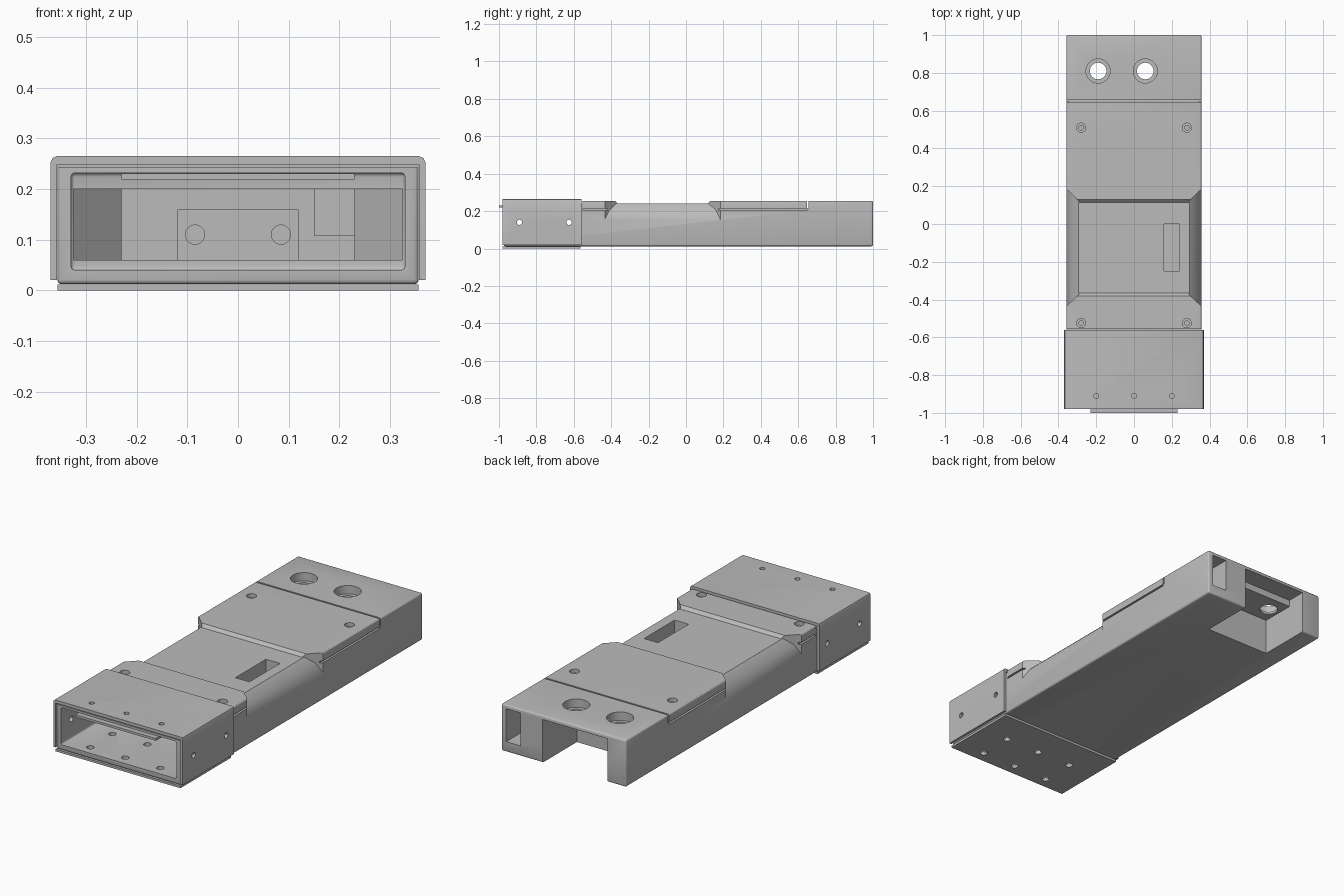
import bpy, bmesh, math
from mathutils import Vector

if "Cube" in bpy.data.objects:
    bpy.data.objects.remove(bpy.data.objects["Cube"], do_unlink=True)

grey = bpy.data.materials.new("light grey")
grey.use_nodes = True
grey.diffuse_color = (0.5, 0.5, 0.5, 1)
grey.node_tree.nodes["Principled BSDF"].inputs["Base Color"].default_value = (0.5, 0.5, 0.5, 1)


def finish(name, bm):
    bmesh.ops.recalc_face_normals(bm, faces=bm.faces)
    mesh = bpy.data.meshes.new(name)
    bm.to_mesh(mesh)
    bm.free()
    mesh.materials.append(grey)
    ob = bpy.data.objects.new(name, mesh)
    bpy.context.scene.collection.objects.link(ob)
    return ob


def box(name, x, y, z, bevel=0):
    """Box from three (min, max) ranges."""
    bm = bmesh.new()
    bmesh.ops.create_cube(bm, size=1)
    for v in bm.verts:
        v.co = [r[0] + (c + 0.5) * (r[1] - r[0]) for r, c in zip((x, y, z), v.co)]
    if bevel:
        bmesh.ops.bevel(bm, geom=bm.edges[:], offset=bevel, segments=3, profile=0.5, affect='EDGES')
    return finish(name, bm)


def prism(name, points, axis, lo, hi):
    """Extrude a 2D profile along one axis."""
    bm = bmesh.new()
    verts = []
    for p in points:
        co = list(p)
        co.insert(axis, lo)
        verts.append(bm.verts.new(co))
    face = bm.faces.new(verts)
    new = bmesh.ops.extrude_face_region(bm, geom=[face])["geom"]
    step = Vector((0, 0, 0))
    step[axis] = hi - lo
    bmesh.ops.translate(bm, vec=step, verts=[g for g in new if isinstance(g, bmesh.types.BMVert)])
    return finish(name, bm)


def drill(axis, centre, radius, lo, hi):
    pts = [(centre[0] + radius * math.cos(a), centre[1] + radius * math.sin(a))
           for a in (math.tau * i / 32 for i in range(32))]
    return prism("drill", pts, axis, lo, hi)


def cut(targets, cutter):
    """Subtract a cutter from every target, then discard it."""
    for ob in targets:
        mod = ob.modifiers.new("cut", 'BOOLEAN')
        mod.object = cutter
        mod.operation = 'DIFFERENCE'
        mod.solver = 'EXACT'
        bpy.context.view_layer.objects.active = ob
        bpy.ops.object.modifier_apply(modifier=mod.name)
    bpy.data.objects.remove(cutter, do_unlink=True)


W = 0.357

# Main parts
body = box("body", (-W, W), (-0.975, 1), (0.012, 0.255), 0.009)
S, R = 0.37, 0.012
sleeve = prism("front_sleeve", [
    (-S, 0.02), (-S, 0.265 - R), (-S + R * 0.3, 0.265 - R * 0.3), (-S + R, 0.265),
    (S - R, 0.265), (S - R * 0.3, 0.265 - R * 0.3), (S, 0.265 - R), (S, 0.02),
    (W + 0.001, 0.02), (W + 0.001, 0.249), (-W - 0.001, 0.249), (-W - 0.001, 0.02)], 1, -0.98, -0.56)
bottom_plate = box("bottom_plate", (-W, W), (-0.98, -0.565), (0, 0.0115))
tongue = box("front_tongue", (-0.23, 0.23), (-1, -0.5), (0.219, 0.231))
housing = box("window_housing", (0.15, 0.25), (-0.26, 0.01), (0.107, 0.225))

# Neck under the sleeve, and the hollow inside
cut([body], box("neck", (-1, 1), (-1.1, -0.56), (0.243, 0.4)))
cut([body], box("vestibule", (-0.33, 0.33), (-1.1, -0.56), (0.04, 0.232), 0.008))
cut([body], prism("cavity", [(-0.325, -0.6), (0.325, -0.6), (0.325, -0.5), (0.23, -0.4),
                             (0.23, 0.6), (-0.23, 0.6), (-0.23, -0.4), (-0.325, -0.5)], 2, 0.06, 0.2))

# Socket block at the end of the hollow
socket = box("socket_block", (-0.12, 0.12), (0.5, 0.61), (0.05, 0.16))
for x in (-0.085, 0.085):
    cut([socket], drill(1, (x, 0.11), 0.019, 0.45, 0.58))

# Lowered top panel
cut([body], prism("panel_recess", [(-0.405, 0.28), (-0.365, 0.24), (0.115, 0.24), (0.155, 0.28)], 0, -1, 1))

# Sloped waist on both sides
for s in (-1, 1):
    bm = bmesh.new()
    rings = [[bm.verts.new((s * x, y, z)) for y, z in ((a, low), (b, low), (b, 0.35), (a, 0.35))]
             for x, a, b, low in ((0.285, -0.365, 0.115, 0.247), (0.33, -0.41, 0.16, 0.205),
                                  (0.38, -0.455, 0.205, 0.11))]
    bm.faces.new(rings[0])
    bm.faces.new(rings[-1])
    for r, q in zip(rings, rings[1:]):
        for i in range(4):
            j = (i + 1) % 4
            bm.faces.new((r[i], r[j], q[j], q[i]))
    cut([body], finish("waist", bm))
    # Shadow gap below the lid
    for a, b in ((-0.55, -0.4), (0.13, 0.648)):
        cut([body], box("gap", sorted((s * 0.345, s * 0.4)), (a, b), (0.204, 0.213)))

# Seams across the top
cut([body], box("rear_seam", (-1, 1), (0.647, 0.656), (0.213, 0.4)))
cut([body], box("front_seam", (-1, 1), (-0.561, -0.553), (0.238, 0.4)))

# Window in the top panel
cut([body, housing], box("window", (0.16, 0.24), (-0.25, 0), (0.13, 0.4)))

# Rear slot, its higher mouth, and the pocket in the wide leg
cut([body], box("slot", (-0.25, 0.12), (0.72, 1.1), (-0.1, 0.2)))
cut([body], box("slot_mouth", (-0.25, 0.12), (0.9, 1.1), (0.1, 0.235)))
cut([body], box("pocket", (0.245, 0.328), (0.8, 1.1), (0.065, 0.235)))

# Large counterbored holes
for x in (-0.19, 0.06):
    cut([body], drill(2, (x, 0.81), 0.064, 0.212, 0.4))
    cut([body], drill(2, (x, 0.81), 0.044, 0.1, 0.4))

# Lid screw holes
for x in (-0.28, 0.28):
    for y in (-0.525, 0.51):
        cut([body], drill(2, (x, y), 0.024, 0.236, 0.4))
        cut([body], drill(2, (x, y), 0.012, 0.215, 0.4))

# Small fixing holes in the sleeve sides, top and bottom plate
for y in (-0.89, -0.625):
    cut([body, sleeve], drill(0, (y, 0.14), 0.014, -0.5, 0.5))
for x in (-0.2, 0, 0.2):
    cut([body, sleeve], drill(2, (x, -0.91), 0.013, 0.225, 0.4))
    for y in (-0.92, -0.74):
        cut([body, bottom_plate], drill(2, (x, y), 0.018, -0.1, 0.1))

# Smooth the rounded walls, keep the edges crisp
for ob in (body, sleeve, bottom_plate, tongue, housing, socket):
    bpy.ops.object.select_all(action='DESELECT')
    ob.select_set(True)
    bpy.context.view_layer.objects.active = ob
    bpy.ops.object.shade_smooth_by_angle(angle=math.radians(30))
